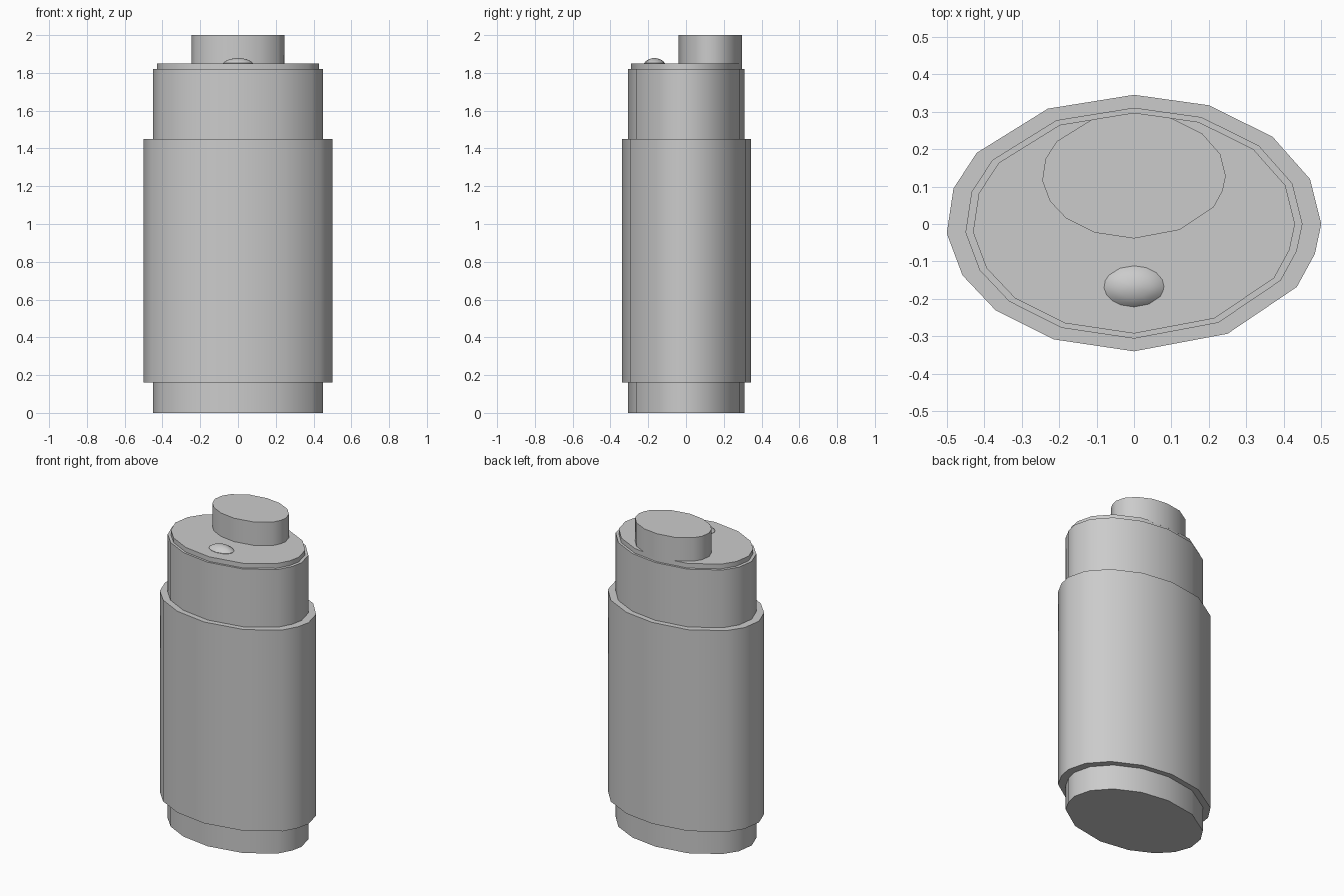
import bpy
import bmesh
import math

cube = bpy.data.objects.get("Cube")
if cube:
    bpy.data.objects.remove(cube, do_unlink=True)

grey = bpy.data.materials.new("plain grey")
grey.use_nodes = True
colour = (0.6, 0.6, 0.6, 1)
grey.diffuse_color = colour
grey.node_tree.nodes["Principled BSDF"].inputs["Base Color"].default_value = colour

# Uneven oval outline shared by every section
OVAL = [(0, .345), (.2, .317), (.37, .233), (.47, .12), (.5, 0), (.483, -.08),
        (.435, -.168), (.25, -.293), (0, -.34), (-.215, -.308), (-.37, -.23),
        (-.458, -.137), (-.5, -.025), (-.482, .095), (-.42, .19), (-.23, .308)]


def loft(name, rings, y=0):
    """Stack scaled copies of the oval, given as (scale, height), and cap the ends."""
    bm = bmesh.new()
    loops = [[bm.verts.new((px * s, py * s + y, z)) for px, py in OVAL] for s, z in rings]
    count = len(OVAL)
    for low, high in zip(loops, loops[1:]):
        for i in range(count):
            j = (i + 1) % count
            bm.faces.new((low[i], low[j], high[j], high[i]))
    bm.faces.new(loops[0])
    bm.faces.new(loops[-1])
    bmesh.ops.recalc_face_normals(bm, faces=bm.faces)
    mesh = bpy.data.meshes.new(name)
    bm.to_mesh(mesh)
    bm.free()
    mesh.materials.append(grey)
    obj = bpy.data.objects.new(name, mesh)
    bpy.context.collection.objects.link(obj)
    bpy.ops.object.select_all(action="DESELECT")
    obj.select_set(True)
    bpy.context.view_layer.objects.active = obj
    bpy.ops.object.shade_smooth_by_angle(angle=math.radians(30))
    return obj


# Body and the wider sleeve around it
loft("inner_body", [(.9, 0), (.9, 1.82)])
loft("outer_sleeve", [(1, .16), (1, 1.45)])

# Top plate with the raised cap at the back
loft("top_plate", [(.86, 1.81), (.86, 1.85)])
loft("cap", [(.49, 1.84), (.49, 2)], y=.128)

# Small domed button at the front
loft("button", [(.16, 1.84), (.16, 1.852), (.135, 1.862), (.09, 1.872), (.03, 1.878)], y=-.167)
